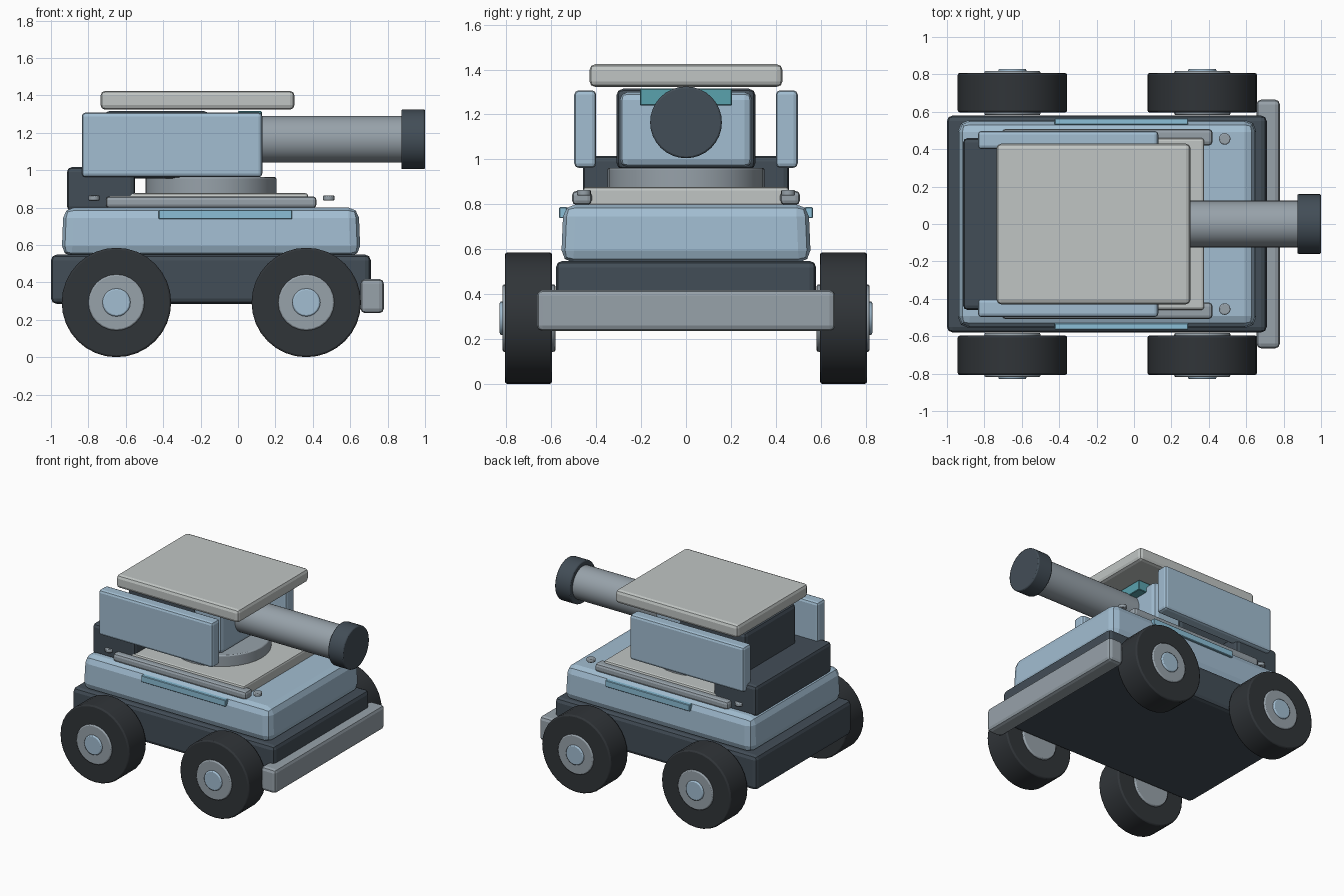
import bpy
import math

if "Cube" in bpy.data.objects:
    bpy.data.objects.remove(bpy.data.objects["Cube"])


def material(name, rgb):
    m = bpy.data.materials.new(name)
    m.diffuse_color = (*rgb, 1)
    m.use_nodes = True
    m.node_tree.nodes["Principled BSDF"].inputs["Base Color"].default_value = m.diffuse_color
    return m


BLUE = material("pale_blue", (0.36, 0.51, 0.64))
SKY = material("sky_blue", (0.26, 0.52, 0.68))
TEAL = material("teal", (0.10, 0.36, 0.42))
DARK = material("dark_slate", (0.055, 0.075, 0.095))
RUBBER = material("rubber", (0.03, 0.035, 0.04))
STEEL = material("steel", (0.31, 0.36, 0.40))
LIGHT = material("light_grey", (0.53, 0.56, 0.55))


def finish(ob, name, mat, bevel, segments):
    ob.name = name
    ob.data.materials.append(mat)
    if bevel:
        mod = ob.modifiers.new("bevel", 'BEVEL')
        mod.width = bevel
        mod.segments = segments
        mod.limit_method = 'ANGLE'
        mod.angle_limit = math.radians(40)
    return ob


def box(name, x, y, z, mat, bevel=0.015, segments=2):
    """Box given by its (min, max) range on each axis."""
    bpy.ops.mesh.primitive_cube_add(size=1)
    ob = bpy.context.object
    for v in ob.data.vertices:
        for i, (lo, hi) in enumerate((x, y, z)):
            v.co[i] = lo if v.co[i] < 0 else hi
    return finish(ob, name, mat, bevel, segments)


def cylinder(name, axis, centre, radius, span, mat, sides=32, bevel=0.008):
    """Cylinder along an axis; centre holds the other two coordinates."""
    loc = list(centre)
    loc.insert("xyz".index(axis), sum(span) / 2)
    rot = {"x": (0, math.pi / 2, 0), "y": (math.pi / 2, 0, 0), "z": (0, 0, 0)}[axis]
    bpy.ops.mesh.primitive_cylinder_add(vertices=sides, radius=radius,
                                        depth=abs(span[1] - span[0]),
                                        location=loc, rotation=rot)
    ob = bpy.context.object
    bpy.ops.object.shade_smooth_by_angle(angle=math.radians(30))
    return finish(ob, name, mat, bevel, 2)


# Hull
box("chassis", (-1.0, 0.71), (-0.58, 0.58), (0.285, 0.548), DARK, 0.03)
hull = box("upper_hull", (-0.943, 0.655), (-0.557, 0.557), (0.54, 0.80), BLUE, 0.055)
for v in hull.data.vertices:
    if v.co.z > 0.7:
        v.co.x += 0.01 if v.co.x < 0 else -0.01
        v.co.y *= 0.98
box("bumper", (0.655, 0.78), (-0.665, 0.665), (0.235, 0.418), STEEL, 0.025)
box("deck_plate", (-0.70, 0.375), (-0.46, 0.46), (0.79, 0.877), LIGHT, 0.015)
box("engine_box", (-0.914, -0.55), (-0.46, 0.46), (0.78, 1.016), DARK, 0.025)

# Turret
cylinder("turret_ring", "z", (-0.145, 0), 0.35, (0.86, 0.962), STEEL)
box("turret_core", (-0.72, -0.15), (-0.31, 0.31), (0.955, 1.315), DARK, 0.03)
box("gun_mantlet", (-0.27, 0.06), (-0.295, 0.295), (0.965, 1.30), BLUE, 0.035)
box("sight_block", (0.0, 0.127), (-0.205, 0.205), (1.24, 1.316), TEAL, 0.004, 1)
box("roof_plate", (-0.735, 0.302), (-0.43, 0.43), (1.323, 1.424), LIGHT, 0.025)
cylinder("gun_barrel", "x", (0, 1.165), 0.125, (-0.05, 0.89), STEEL)
cylinder("muzzle", "x", (0, 1.165), 0.16, (0.873, 1.0), DARK)

# Paired side parts
for side, s in (("right", -1), ("left", 1)):
    def across(a, b):
        return tuple(sorted((s * a, s * b)))

    box(f"side_panel_{side}", (-0.835, 0.13), across(0.40, 0.498), (0.962, 1.308), BLUE, 0.02)
    box(f"deck_rail_{side}", (-0.707, 0.42), across(0.42, 0.508), (0.797, 0.86), STEEL, 0.02)
    box(f"side_strip_{side}", (-0.425, 0.29), across(0.53, 0.565), (0.738, 0.788), SKY, 0.004, 1)

    for end, x in (("rear", -0.77), ("front", 0.485)):
        cylinder(f"bolt_{end}_{side}", "z", (x, s * 0.455), 0.031, (0.838, 0.864), STEEL, 16, 0.006)

    # Wheels with hubs and caps
    for end, x in (("rear", -0.65), ("front", 0.365)):
        c = (x, 0.2925)
        cylinder(f"wheel_{end}_{side}", "y", c, 0.2925, across(0.597, 0.807), RUBBER, 32, 0.01)
        cylinder(f"hub_{end}_{side}", "y", c, 0.15, across(0.582, 0.818), STEEL, 24)
        cylinder(f"hub_cap_{end}_{side}", "y", c, 0.075, across(0.70, 0.83), BLUE, 20)
